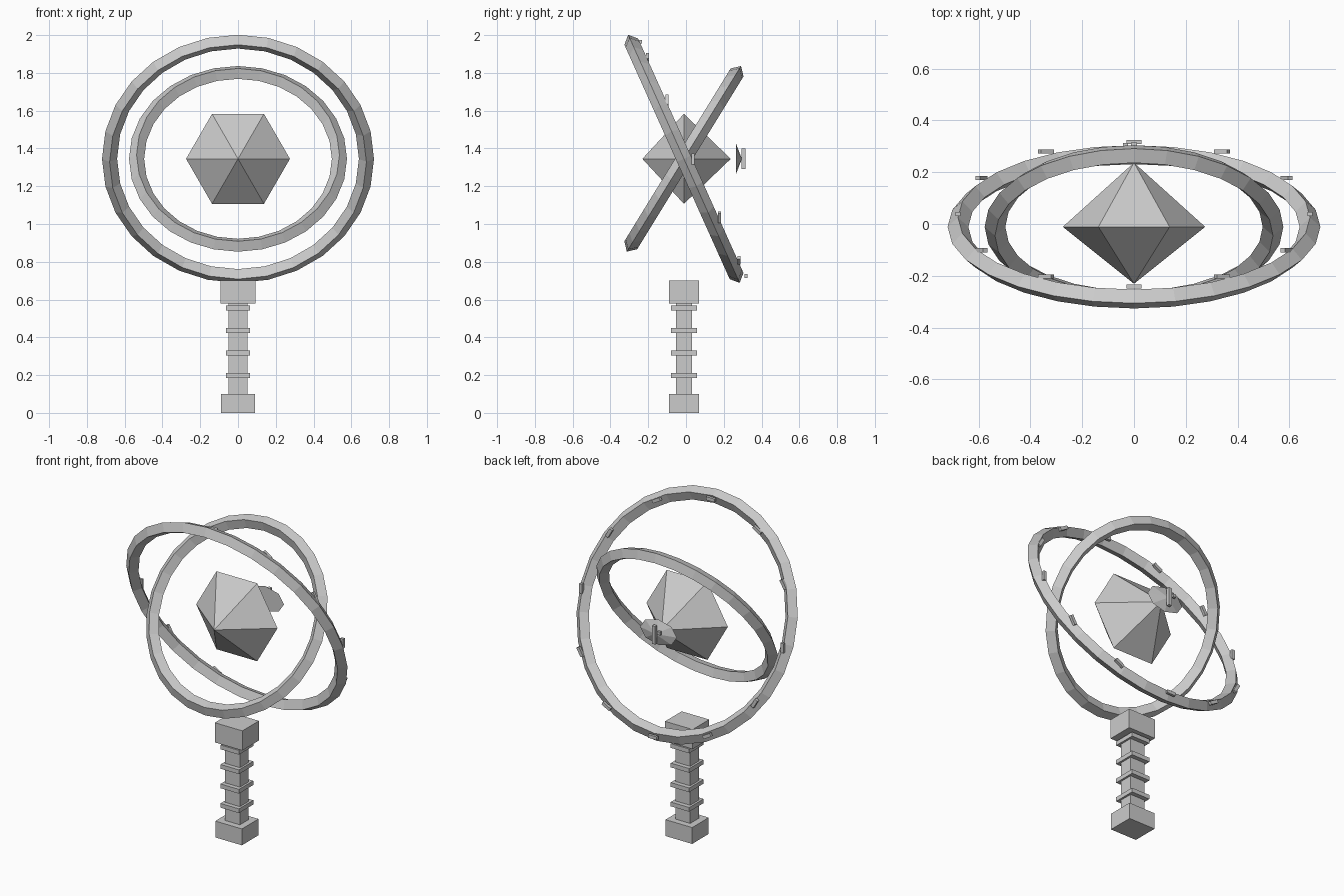
import bpy, math

if "Cube" in bpy.data.objects:
    bpy.data.objects.remove(bpy.data.objects["Cube"])

CY, CZ = -0.011, 1.345   # centre of the rings and crystal


def box(name, loc, size, rot_y=0.0):
    bpy.ops.mesh.primitive_cube_add(size=1, location=loc, rotation=(0, rot_y, 0))
    ob = bpy.context.object
    ob.name = name
    ob.scale = size
    return ob


def ring(name, radius, tilt):
    # thin ring with a diamond cross-section, upright then leaned about x
    bpy.ops.mesh.primitive_torus_add(
        major_radius=radius, minor_radius=0.04, major_segments=28, minor_segments=4,
        location=(0, CY, CZ), rotation=(math.radians(90 + tilt), 0, 0))
    bpy.context.object.name = name


def cone(name, sides, radius, depth, y, direction, fill, scale_z=1.0):
    # cone with its base at y, pointing to the front (-1) or the back (+1)
    bpy.ops.mesh.primitive_cone_add(
        vertices=sides, radius1=radius, radius2=0, depth=depth, end_fill_type=fill,
        location=(0, y + direction * depth / 2, CZ),
        rotation=(-direction * math.pi / 2, 0, 0))
    ob = bpy.context.object
    ob.name = name
    ob.scale = (1, scale_z, 1)
    # put corners on the x axis
    for v in ob.data.vertices:
        v.co.x, v.co.y = v.co.y, -v.co.x
    return ob


# Handle
box("pommel", (0, CY, 0.05), (0.18, 0.16, 0.10))
box("grip", (0, CY, 0.34), (0.10, 0.084, 0.50))
box("collar", (0, CY, 0.64), (0.186, 0.16, 0.12))
for i in range(4):
    box(f"grip_band_{i + 1}", (0, CY, 0.198 + i * 0.119), (0.125, 0.138, 0.026))

# Two crossing rings
TILT = 24.2
ring("outer_ring", 0.68, TILT)
ring("inner_ring", 0.537, -31.6)

# Twelve studs behind the outer ring
t = math.radians(TILT)
for i in range(12):
    a = i * math.tau / 12
    up = 0.68 * math.sin(a)
    box(f"stud_{i + 1}",
        (0.68 * math.cos(a), CY + 0.049 - up * math.sin(t), CZ + up * math.cos(t)),
        (0.02, 0.016, 0.058), -a)

# Six-sided crystal
cone("crystal_front", 6, 0.275, 0.22, CY, -1, 'NOTHING')
cone("crystal_back", 6, 0.275, 0.248, CY, 1, 'NOTHING')

# Small eye plate behind the crystal
cone("eye_plate", 8, 0.125, 0.03, 0.266, 1, 'TRIFAN', 0.62)
box("eye_slit", (0, 0.304, CZ), (0.022, 0.02, 0.11))
box("eye_glint", (-0.033, 0.304, CZ + 0.018), (0.02, 0.016, 0.02))
